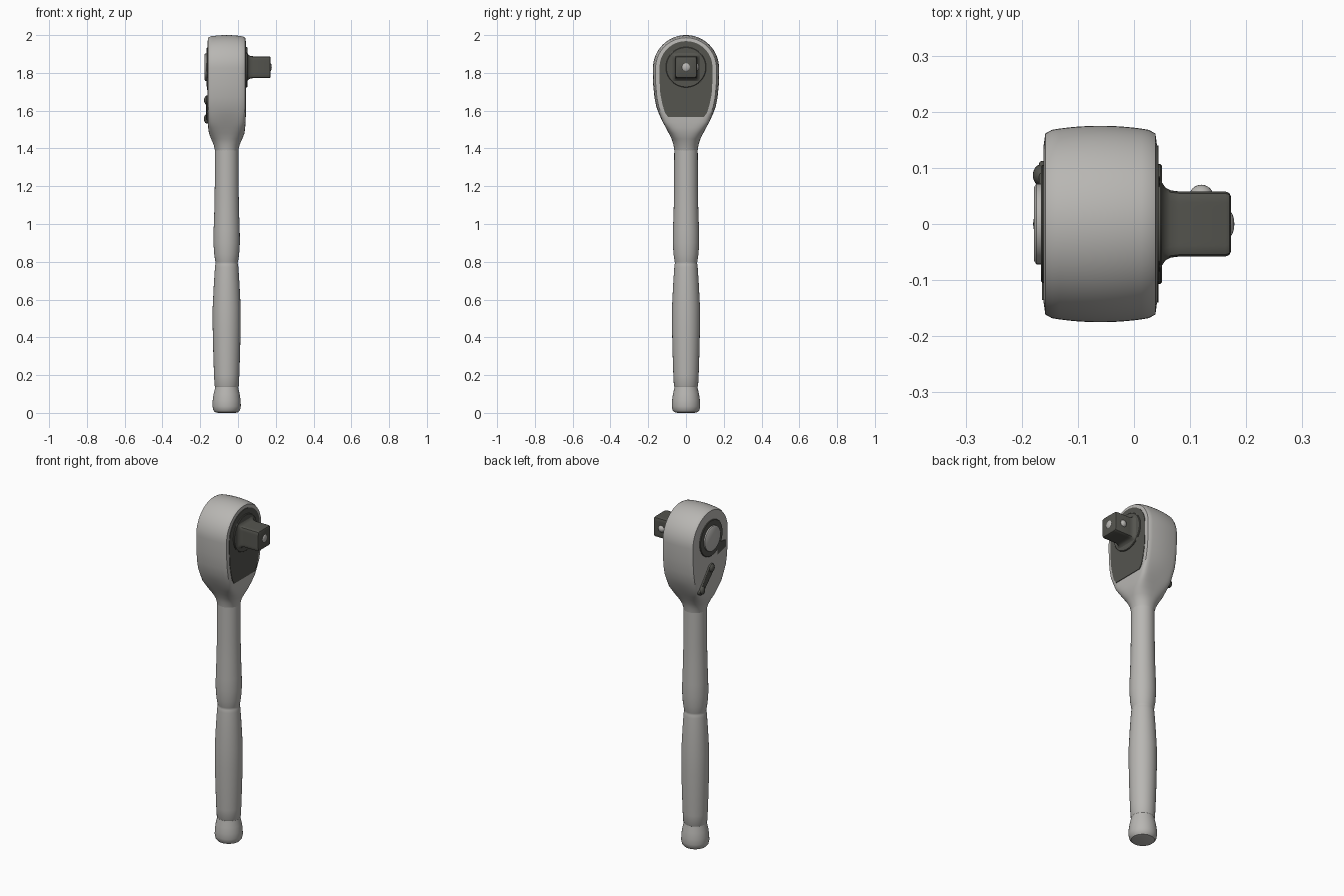
import bpy, bmesh, math
from mathutils import Vector

if bpy.data.objects.get("Cube"):
    bpy.data.objects.remove(bpy.data.objects["Cube"])


def material(name, rgb):
    m = bpy.data.materials.new(name)
    m.use_nodes = True
    m.diffuse_color = (*rgb, 1)
    m.node_tree.nodes["Principled BSDF"].inputs["Base Color"].default_value = (*rgb, 1)
    return m


STEEL = material("satin steel", (0.48, 0.47, 0.45))
DARK = material("dark steel", (0.09, 0.09, 0.078))
AXIS_X = -0.06   # handle axis
DRIVE_Z = 1.83   # drive and button axis


def finish(name, bm, mat, angle=35):
    bmesh.ops.remove_doubles(bm, verts=bm.verts, dist=0.0001)
    bmesh.ops.recalc_face_normals(bm, faces=bm.faces)
    mesh = bpy.data.meshes.new(name)
    bm.to_mesh(mesh)
    bm.free()
    mesh.materials.append(mat)
    ob = bpy.data.objects.new(name, mesh)
    bpy.context.collection.objects.link(ob)
    bpy.ops.object.select_all(action='DESELECT')
    ob.select_set(True)
    bpy.context.view_layer.objects.active = ob
    bpy.ops.object.shade_smooth_by_angle(angle=math.radians(angle))
    return ob


def squircle(a, n):
    """Point on a unit superellipse in direction a."""
    c, s = math.cos(a), math.sin(a)
    r = (abs(c) ** n + abs(s) ** n) ** (-1 / n)
    return c * r, s * r


def skin(bm, rows, closed):
    """Join rows of points with quads."""
    grid = [[bm.verts.new(p) for p in row] for row in rows]
    for a, b in zip(grid, grid[1:]):
        for i in range(len(a) if closed else len(a) - 1):
            j = (i + 1) % len(a)
            bm.faces.new((a[i], a[j], b[j], b[i]))
    return grid


def loft(name, profile, mat, place, n=2, sides=48):
    """Loft (distance, half size) rings along an axis and cap both ends."""
    bm = bmesh.new()
    ring = [squircle(math.tau * i / sides, n) for i in range(sides)]
    grid = skin(bm, [[place(t, u * r, v * r) for u, v in ring] for t, r in profile], True)
    bm.faces.new(grid[0])
    bm.faces.new(grid[-1])
    return finish(name, bm, mat)


def along_z(t, u, v):
    return (AXIS_X + u, v, t)


def along_x(t, u, v):
    return (t, u, DRIVE_Z + v)


def prism(name, outline, x0, x1, mat, bevel=0.0):
    """Extrude a (y, z) outline along x."""
    bm = bmesh.new()
    face = bm.faces.new([bm.verts.new((x0, y, z)) for y, z in outline])
    out = bmesh.ops.extrude_face_region(bm, geom=[face])
    top = [g for g in out["geom"] if isinstance(g, bmesh.types.BMVert)]
    bmesh.ops.translate(bm, verts=top, vec=(x1 - x0, 0, 0))
    if bevel:
        rim = [e for e in bm.edges if all(v in top for v in e.verts)]
        bmesh.ops.bevel(bm, geom=rim, offset=bevel, segments=3, affect='EDGES', profile=0.5)
    return finish(name, bm, mat)


def ball(name, centre, radius, mat, scale=(1, 1, 1)):
    bm = bmesh.new()
    bmesh.ops.create_uvsphere(bm, u_segments=24, v_segments=12, radius=radius)
    for v in bm.verts:
        v.co = Vector(centre) + Vector(c * s for c, s in zip(v.co, scale))
    return finish(name, bm, mat)


# Handle: end knob, grip swell, groove and shank
loft("handle", [(0, .045), (.004, .062), (.015, .071), (.035, .075), (.065, .074),
                (.1, .069), (.125, .063), (.137, .061), (.143, .064), (.2, .067),
                (.32, .071), (.45, .074), (.56, .074), (.68, .068), (.77, .062),
                (.787, .06), (.793, .058), (.8, .06), (.84, .066), (.9, .07),
                (.97, .069), (1.08, .065), (1.2, .063), (1.42, .062)], STEEL, along_z)

# Head: rounded section that changes from the round neck to a flat-faced body
STATIONS = [(1.39, .062, .062, 2), (1.42, .066, .069, 2.1), (1.45, .076, .082, 2.5),
            (1.48, .091, .094, 3.4), (1.51, .107, .098, 5), (1.54, .123, .1, 8),
            (1.58, .142, .1, 14), (1.62, .157, .101, 20), (1.67, .167, .101, 24),
            (1.74, .174, .101, 24)]
DOME_Z, DOME_R = 1.825, 0.175
path = [(w, z, d, n, z) for z, w, d, n in STATIONS]
for i in range(17):
    a = math.pi / 2 * i / 16
    path.append((DOME_R * math.cos(a), DOME_Z + DOME_R * math.sin(a), .101, 24, DOME_Z))
path += [(-w, z, d, n, b) for w, z, d, n, b in path[-2::-1]]
rows = []
for w, z, depth, n, base in path:
    row = []
    for i in range(41):
        u, f = squircle(math.pi * i / 40, n)
        f *= 1 - (.055 * u * u if n > 10 else 0)
        row.append((AXIS_X + u * depth, w * f, base + (z - base) * f))
    rows.append(row)
bm = bmesh.new()
skin(bm, rows, False)
finish("ratchet_head", bm, STEEL, 40)

# Dark cover plate on the drive face
half = [(.095, 1.567), (.112, 1.59), (.124, 1.63), (.136, 1.69), (.14, 1.76)]
half += [(.14 * math.cos(math.pi * i / 24), DRIVE_Z + .138 * math.sin(math.pi * i / 24))
         for i in range(12)]
prism("cover_plate", half + [(0, DRIVE_Z + .138)] + [(-y, z) for y, z in half[::-1]],
      .036, .0435, DARK)

# Drive: collar, square tang and detent balls
loft("drive_collar", [(.03, .107), (.047, .107), (.05, .104)], DARK, along_x)
loft("square_drive", [(.045, .085), (.05, .074), (.056, .065), (.065, .06), (.08, .058),
                      (.163, .058), (.17, .055), (.173, .049)], DARK, along_x, n=12, sides=64)
ball("end_pin", (.168, 0, DRIVE_Z), .024, STEEL, (.45, 1, 1))
ball("detent_ball", (.12, .048, DRIVE_Z), .022, STEEL)

# Release button with its dark surround on the rear face
loft("button_surround", [(-.15, .105), (-.163, .105), (-.166, .102)], DARK, along_x)
loft("release_button", [(-.15, .072), (-.174, .072), (-.178, .066)], STEEL, along_x)
prism("surround_tab", [(-.06, 1.78), (-.06, 1.71), (-.135, 1.73), (-.135, 1.77)],
      -.155, -.164, DARK)

# Direction lever: tapered bar with a raised thumb pad at each end
top, low = Vector((0, 1.655)), Vector((.095, 1.548))
lean = math.atan2(low.y - top.y, low.x - top.x)
outline = []
for centre, radius, start in ((top, .026, lean + math.pi / 2), (low, .017, lean - math.pi / 2)):
    for i in range(13):
        a = start + math.pi * i / 12
        outline.append((centre.x + radius * math.cos(a), centre.y + radius * math.sin(a)))
prism("direction_lever", outline, -.145, -.169, DARK, .004)
ball("lever_upper_pad", (-.166, top.x, top.y), .023, DARK, (.6, 1, 1))
ball("lever_lower_pad", (-.166, low.x - .008, low.y + .009), .019, DARK, (.75, 1, 1.3))
